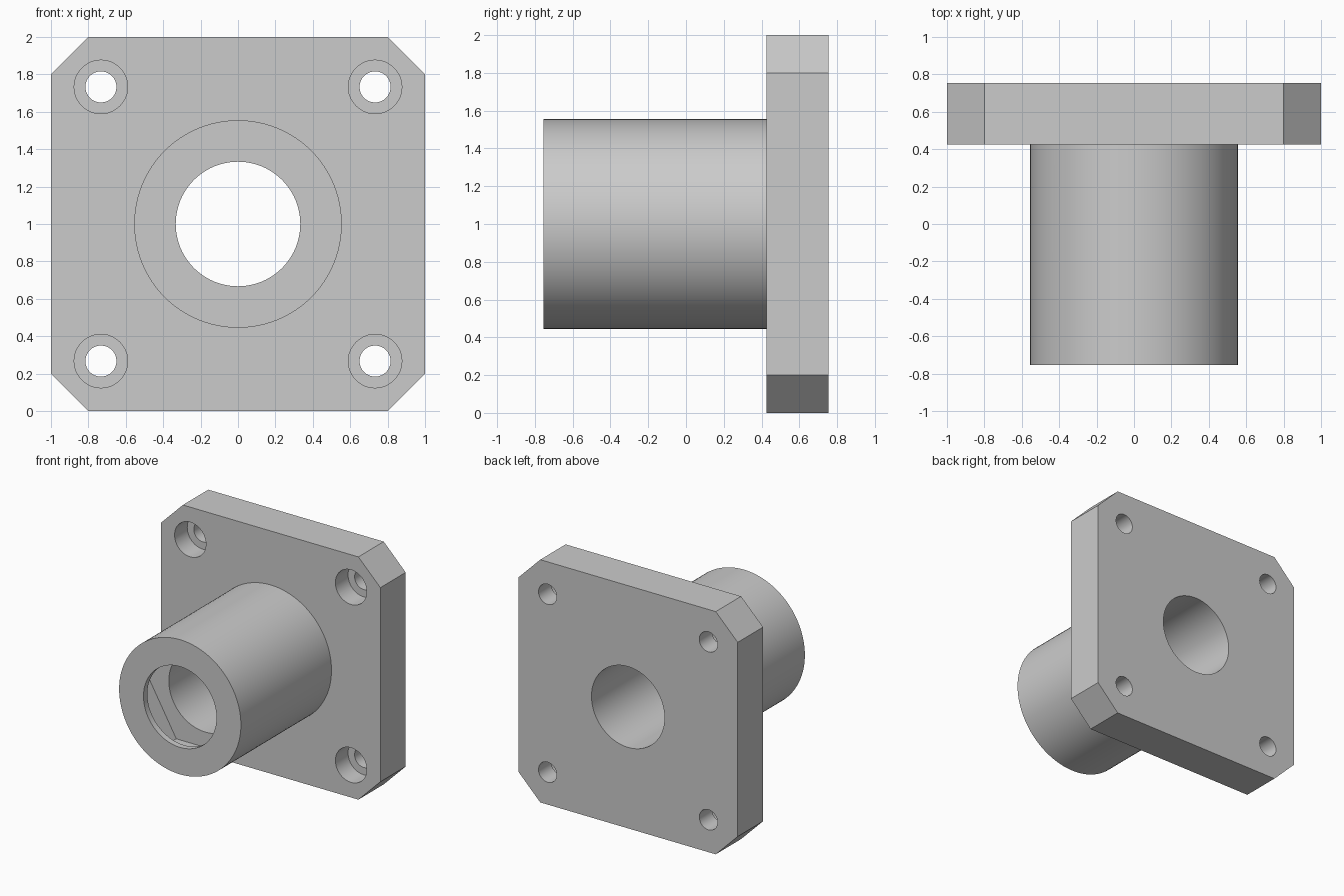
import bpy, bmesh, math
from mathutils import Matrix, Vector

cube = bpy.data.objects.get("Cube")
if cube:
    bpy.data.objects.remove(cube, do_unlink=True)

# Main dimensions
FRONT, FLANGE_FRONT, BACK = -0.755, 0.425, 0.755
SLEEVE_R, BORE_R = 0.555, 0.333
BOLT, BOLT_R, COUNTERBORE_R = 0.733, 0.083, 0.143
POCKET_R = 0.53
SIDE, CORNER = 1.0, 0.8

grey = bpy.data.materials.new("plain grey")
grey.use_nodes = True
colour = (0.6, 0.6, 0.6, 1)
grey.diffuse_color = colour
grey.node_tree.nodes["Principled BSDF"].inputs["Base Color"].default_value = colour


def prism(name, outline, y0, y1):
    """Extrude an (x, z) outline from y0 to y1."""
    bm = bmesh.new()
    face = bm.faces.new([bm.verts.new((x, y0, z)) for x, z in outline])
    extruded = bmesh.ops.extrude_face_region(bm, geom=[face])["geom"]
    moved = [v for v in extruded if isinstance(v, bmesh.types.BMVert)]
    bmesh.ops.translate(bm, verts=moved, vec=(0, y1 - y0, 0))
    bmesh.ops.recalc_face_normals(bm, faces=bm.faces)
    mesh = bpy.data.meshes.new(name)
    bm.to_mesh(mesh)
    bm.free()
    mesh.materials.append(grey)
    obj = bpy.data.objects.new(name, mesh)
    bpy.context.collection.objects.link(obj)
    return obj


def ring(radius, sides, cx=0, cz=1):
    """Regular polygon outline."""
    return [(cx + radius * math.cos(math.tau * i / sides),
             cz + radius * math.sin(math.tau * i / sides)) for i in range(sides)]


def combine(target, other, operation):
    """Apply a boolean and remove the helper."""
    mod = target.modifiers.new(operation.lower(), "BOOLEAN")
    mod.operation = operation
    mod.solver = "EXACT"
    mod.object = other
    bpy.context.view_layer.objects.active = target
    bpy.ops.object.modifier_apply(modifier=mod.name)
    bpy.data.objects.remove(other, do_unlink=True)


# Square flange with cut corners
quarter = [(SIDE, CORNER), (CORNER, SIDE)]
outline = []
for turn in range(4):
    spin = Matrix.Rotation(turn * math.pi / 2, 2)
    for point in quarter:
        p = spin @ Vector(point)
        outline.append((p.x, p.y + 1))
body = prism("flanged_bushing", outline, FLANGE_FRONT, BACK)

# Round sleeve
combine(body, prism("sleeve", ring(SLEEVE_R, 96), FRONT, FLANGE_FRONT + 0.1), "UNION")

# Through bore and the hexagonal pocket behind the front lip
combine(body, prism("bore_cutter", ring(BORE_R, 96), FRONT - 0.1, BACK + 0.1), "DIFFERENCE")
combine(body, prism("pocket_cutter", ring(POCKET_R, 6), FRONT + 0.05, FRONT + 0.33), "DIFFERENCE")

# Counterbored bolt holes
for sx in (-1, 1):
    for sz in (-1, 1):
        x, z = sx * BOLT, 1 + sz * BOLT
        combine(body, prism("bolt_cutter", ring(BOLT_R, 48, x, z),
                            FLANGE_FRONT - 0.1, BACK + 0.1), "DIFFERENCE")
        combine(body, prism("counterbore_cutter", ring(COUNTERBORE_R, 48, x, z),
                            FLANGE_FRONT - 0.1, FLANGE_FRONT + 0.165), "DIFFERENCE")

# Smooth round walls, crisp edges
bpy.ops.object.select_all(action="DESELECT")
body.select_set(True)
bpy.context.view_layer.objects.active = body
bpy.ops.object.shade_smooth_by_angle(angle=math.radians(30))
